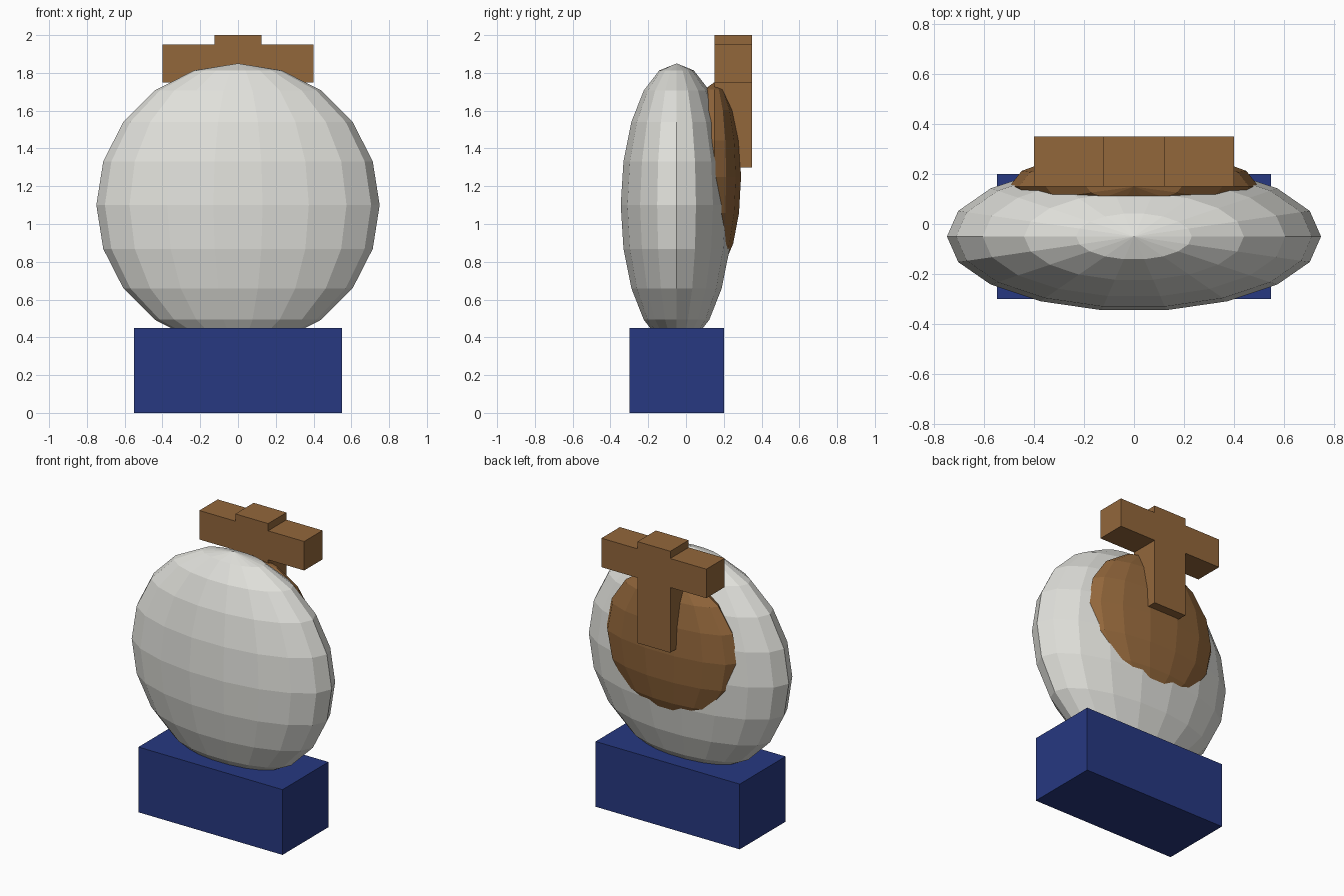
import bpy, bmesh
from math import pi
from mathutils import Matrix, Vector

if "Cube" in bpy.data.objects:
    bpy.data.objects.remove(bpy.data.objects["Cube"])


def material(name, rgb):
    m = bpy.data.materials.new(name)
    m.diffuse_color = (*rgb, 1.0)
    m.use_nodes = True
    m.node_tree.nodes["Principled BSDF"].inputs["Base Color"].default_value = m.diffuse_color
    return m


BLUE = material("blue", (0.02, 0.04, 0.22))
WHITE = material("off_white", (0.75, 0.75, 0.71))
BROWN = material("brown", (0.29, 0.135, 0.044))


def finish(name, bm, mat):
    me = bpy.data.meshes.new(name)
    bm.to_mesh(me)
    bm.free()
    me.materials.append(mat)
    ob = bpy.data.objects.new(name, me)
    bpy.context.collection.objects.link(ob)
    return ob


def box(name, lo, hi, mat):
    lo, hi = Vector(lo), Vector(hi)
    bm = bmesh.new()
    bmesh.ops.create_cube(bm, size=1.0, matrix=Matrix.LocRotScale((lo + hi) / 2, None, hi - lo))
    return finish(name, bm, mat)


def ellipsoid(name, centre, radii, segments, rings, mat):
    bm = bmesh.new()
    bmesh.ops.create_uvsphere(bm, u_segments=segments, v_segments=rings, radius=1.0)
    # the seam vertices sit on the left and right ends
    if max(v.co.x for v in bm.verts) < 0.9999:
        bmesh.ops.rotate(bm, verts=bm.verts, matrix=Matrix.Rotation(pi / 2, 3, 'Z'))
    bmesh.ops.transform(bm, verts=bm.verts, matrix=Matrix.LocRotScale(centre, None, radii))
    return finish(name, bm, mat)


# Base block
box("base", (-0.55, -0.30, 0.0), (0.55, 0.20, 0.45), BLUE)

# Flattened round body and the smaller bulge on its back
ellipsoid("body", Vector((0, -0.05, 1.10)), Vector((0.75, 0.30, 0.75)), 18, 10, WHITE)
ellipsoid("back_bulge", Vector((0, 0.15, 1.25)), Vector((0.50, 0.145, 0.50)), 14, 8, BROWN)

# Cross-shaped piece behind the body
box("upright", (-0.125, 0.15, 1.30), (0.125, 0.35, 2.00), BROWN)
box("crossbar", (-0.40, 0.15, 1.75), (0.40, 0.35, 1.95), BROWN)
